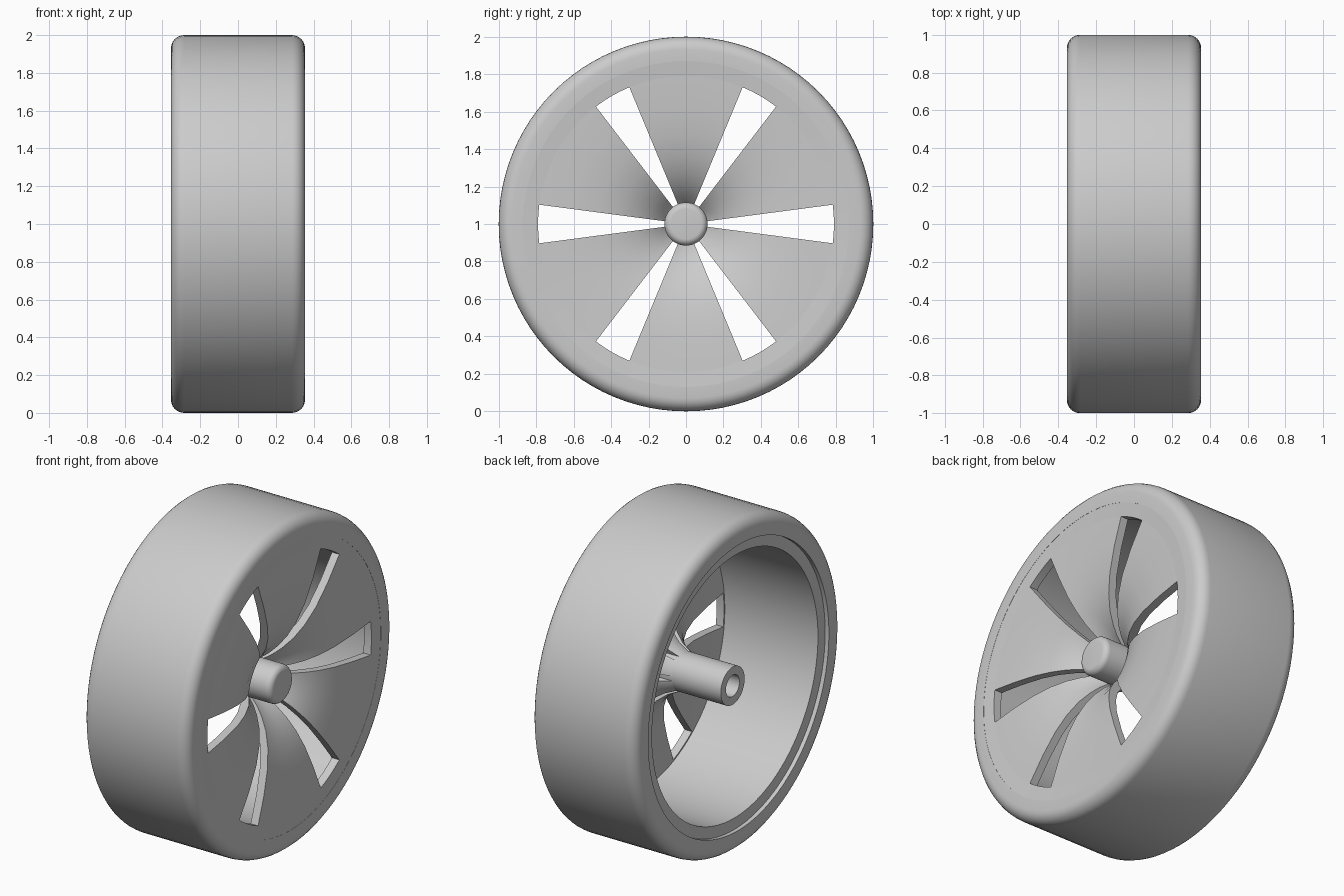
import bpy, bmesh, math

if "Cube" in bpy.data.objects:
    bpy.data.objects.remove(bpy.data.objects["Cube"])

grey = bpy.data.materials.new("wheel_grey")
grey.diffuse_color = (0.6, 0.6, 0.6, 1)
grey.use_nodes = True
grey.node_tree.nodes["Principled BSDF"].inputs["Base Color"].default_value = grey.diffuse_color


def arc(r, x, rad, a0, a1, n=6):
    """Rounded corner in the (radius, x) profile plane, angles in degrees."""
    return [(r + rad * math.cos(math.radians(a0 + (a1 - a0) * i / n)),
             x + rad * math.sin(math.radians(a0 + (a1 - a0) * i / n))) for i in range(n + 1)]


def lathe(name, profile, spans=((0, 360),), closed=True):
    """Revolve a (radius, x) profile around the axle; partial spans get end caps."""
    bm = bmesh.new()
    for a0, a1 in spans:
        full = a1 - a0 == 360
        n = round((a1 - a0) / 3.75)
        rings = []
        for i in range(n if full else n + 1):
            a = math.radians(a0 + i * 3.75)
            rings.append([bm.verts.new((x, r * math.cos(a), 1 + r * math.sin(a)))
                          for r, x in profile])
        m = len(profile)
        for i in range(n):
            p, q = rings[i], rings[(i + 1) % len(rings)]
            for j in range(m if closed else m - 1):
                k = (j + 1) % m
                bm.faces.new((p[j], p[k], q[k], q[j]))
        if not full:
            bm.faces.new(rings[0])
            bm.faces.new(rings[-1][::-1])
    bmesh.ops.remove_doubles(bm, verts=bm.verts, dist=1e-5)
    bmesh.ops.recalc_face_normals(bm, faces=bm.faces)
    me = bpy.data.meshes.new(name)
    bm.to_mesh(me)
    bm.free()
    me.materials.append(grey)
    ob = bpy.data.objects.new(name, me)
    bpy.context.collection.objects.link(ob)
    bpy.ops.object.select_all(action='DESELECT')
    ob.select_set(True)
    bpy.context.view_layer.objects.active = ob
    bpy.ops.object.shade_smooth_by_angle(angle=math.radians(30))
    return ob


# Tyre with rounded shoulders
W, B = 0.355, 0.07
lathe("tyre", [(0.87, -W)] + arc(1 - B, -W + B, B, -90, 0)
      + arc(1 - B, W - B, B, 0, 90) + [(0.87, W)])

# Rim barrel, slightly recessed at the back, with the outer ring of the disc
lathe("rim", [(0.79, 0.347), (0.87, 0.354), (0.87, -0.33), (0.80, -0.33),
              (0.80, 0.298), (0.79, 0.297)])

# Six trumpet-shaped spoke panels with open wedges between them
front = [(0.10, 0.105), (0.115, 0.125), (0.15, 0.168), (0.20, 0.213), (0.27, 0.26),
         (0.36, 0.298), (0.47, 0.325), (0.62, 0.341), (0.79, 0.347)]
back = [(0.79, 0.297), (0.62, 0.291), (0.47, 0.275), (0.36, 0.246), (0.27, 0.203),
        (0.20, 0.145), (0.15, 0.085), (0.125, 0.035), (0.10, -0.02)]
lathe("spoke_panels", front + back, [(k * 60 + 7.5, k * 60 + 52.5) for k in range(6)])

# Hub: rounded front cap, and a hollow axle tube behind
lathe("hub", [(0, 0.0), (0.065, 0.0), (0.065, -0.315), (0.115, -0.315)]
      + arc(0.08, 0.265, 0.035, 0, 90) + [(0, 0.30)], closed=False)
